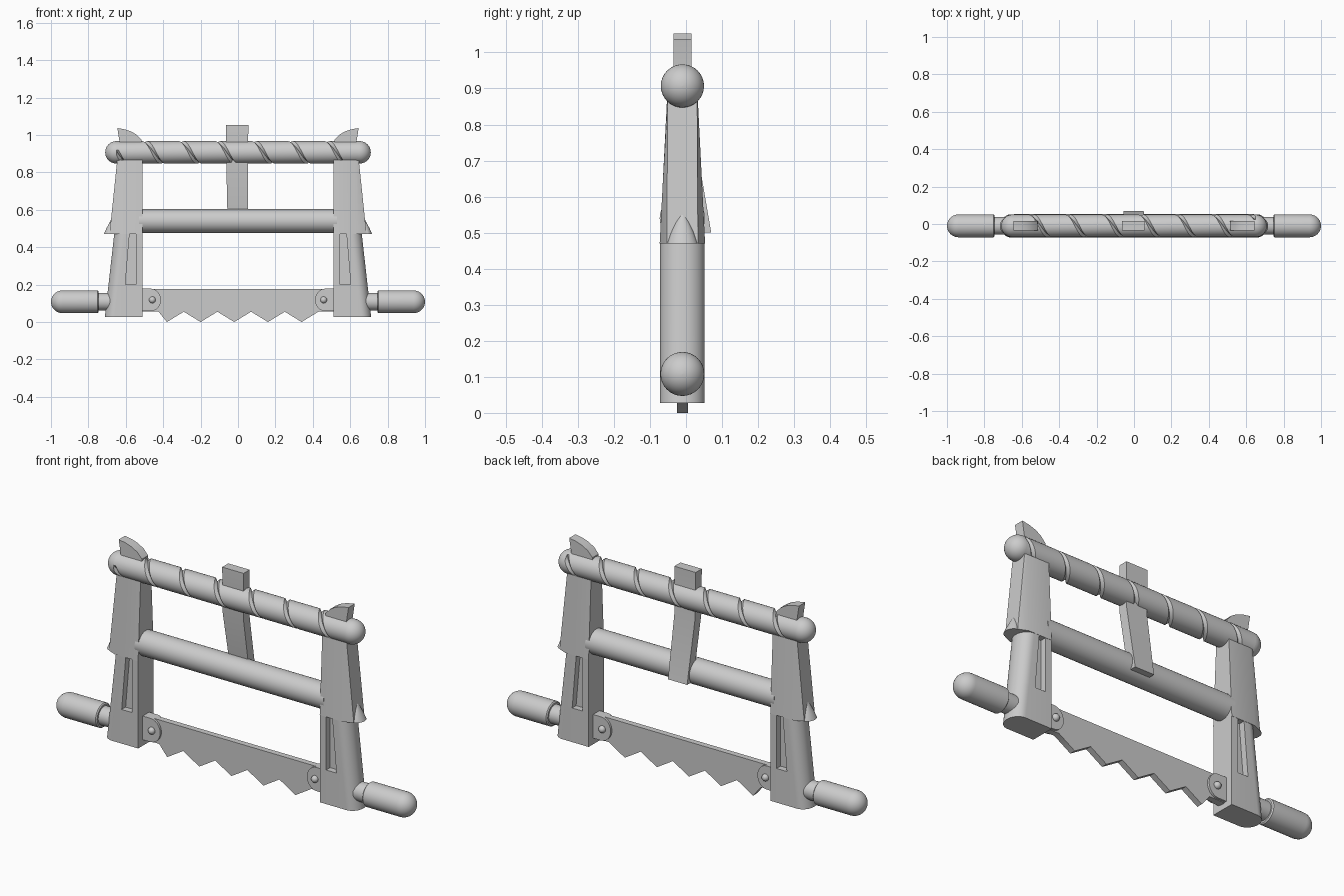
import bpy, bmesh
from math import pi, sin, cos, radians

if "Cube" in bpy.data.objects:
    bpy.data.objects.remove(bpy.data.objects["Cube"])

YC = -0.01  # depth centre of the frame


def finish(name, bm, mirror=False):
    bmesh.ops.remove_doubles(bm, verts=bm.verts[:], dist=1e-5)
    bmesh.ops.dissolve_degenerate(bm, edges=bm.edges[:], dist=1e-5)
    bmesh.ops.recalc_face_normals(bm, faces=bm.faces[:])
    me = bpy.data.meshes.new(name)
    bm.to_mesh(me)
    bm.free()
    ob = bpy.data.objects.new(name, me)
    bpy.context.collection.objects.link(ob)
    bpy.ops.object.select_all(action='DESELECT')
    ob.select_set(True)
    bpy.context.view_layer.objects.active = ob
    bpy.ops.object.shade_smooth_by_angle(angle=radians(32))
    if mirror:
        m = ob.modifiers.new("Mirror", 'MIRROR')
        m.use_mirror_merge = False
    return ob


def loft(name, rings, mirror=False):
    """Skin closed rings of equal length and cap both ends."""
    bm = bmesh.new()
    vs = [[bm.verts.new(p) for p in r] for r in rings]
    n = len(rings[0])
    for a, b in zip(vs, vs[1:]):
        for i in range(n):
            bm.faces.new((a[i], a[(i + 1) % n], b[(i + 1) % n], b[i]))
    bm.faces.new(vs[0])
    bm.faces.new(vs[-1])
    return finish(name, bm, mirror)


def turned(name, profile, z, mirror=False, n=32):
    """Revolve (x, radius) points around a lengthwise axis."""
    rings = [[(x, YC + r * cos(2 * pi * i / n), z + r * sin(2 * pi * i / n))
              for i in range(n)] for x, r in profile]
    return loft(name, rings, mirror)


def plate(name, outline, half, mirror=False):
    """Extrude an (x, z) outline to both sides of the centre plane."""
    return loft(name, [[(x, YC + s * half, z) for x, z in outline] for s in (-1, 1)], mirror)


def dome(x, r, length, steps=10):
    return [(x + length * sin(a), max(r * cos(a), 1e-4))
            for a in [i * pi / 2 / steps for i in range(steps + 1)]]


def both_sides(pts, z):
    """Close a half section (x, y offset) by reflecting it across the centre plane."""
    return [(x, YC - y, z) for x, y in pts] + [(x, YC + y, z) for x, y in reversed(pts)]


# Twisted rope with a spiral groove
pitch, R, seg = 0.195, 0.06, 32
cols = []
for k in range(-5, 6):
    g = -0.1575 + pitch * k
    cols += [(g - 0.013, R), (g, R - 0.014), (g + 0.013, R), (g + 0.1, R)]
bm = bmesh.new()
grid = []
for s, r in cols:
    line = []
    for j in range(seg + 1):
        t = j / seg
        x = s + pitch * t
        rr = r if abs(x) < 0.65 else R
        x = max(-0.65, min(0.65, x))
        line.append(bm.verts.new((x, YC + rr * cos(2 * pi * t), 0.907 + rr * sin(2 * pi * t))))
        # t runs back, top, front, bottom
    grid.append(line)
for a, b in zip(grid, grid[1:]):
    for j in range(seg):
        if max(b[j].co.x, b[j + 1].co.x) > -0.6499 and min(a[j].co.x, a[j + 1].co.x) < 0.6499:
            bm.faces.new((a[j], a[j + 1], b[j + 1], b[j]))
finish("twisted_rope", bm)
turned("rope_end", [(0.649, R)] + dome(0.65, R, 0.06), 0.907, True)

# Crossbar
turned("crossbar", [(-0.53, 0.063), (0.53, 0.063)], 0.54)

# Handles with neck
turned("handle_neck", [(0.64, 0.047), (0.75, 0.047)], 0.108, True)
turned("handle_grip", [(0.745, 0.055), (0.75, 0.061)] + dome(0.938, 0.061, 0.062), 0.108, True)


# Lower arms: flat inside, rounded outside, with a slot on both faces
def arm_ring(z, notched):
    outer = 0.713 - 0.113 * (z - 0.025)
    cut = 0.03 if notched else 0.062
    lean = 0.065 * (0.47 - z) / 0.27 * 0.35 if notched else 0.0
    pts = [(0.51, 0.062), (0.545, 0.062), (0.545, cut), (0.58 + lean, cut), (0.58 + lean, 0.062)]
    if not notched:
        pts = [(0.51, 0.062)]
    mid = outer - 0.055
    pts += [(mid + 0.055 * sin(a), 0.062 * cos(a)) for a in [i * pi / 18 for i in range(9)]]
    return both_sides(pts, z)


loft("arm_foot", [arm_ring(0.027, False), arm_ring(0.2, False)], True)
loft("arm_slotted", [arm_ring(0.2, True), arm_ring(0.48, True)], True)

# Upper arm sleeves
loft("arm_sleeve", [both_sides([(0.51, 0.063), (0.64, 0.063), (0.687, 0.043)], 0.47),
                    both_sides([(0.51, 0.043), (0.63, 0.043), (0.646, 0.041)], 0.865)], True)

# Pointed flare at the sleeve's outer edge
flare = []
for z, h, w in [(0.47, 0.034, 0.042), (0.5, 0.024, 0.032), (0.53, 0.011, 0.018), (0.557, 0.001, 0.001)]:
    base = 0.683 - 0.104 * (z - 0.47)
    flare.append([(base + h * sin(a), YC + w * cos(a), z) for a in [i * pi / 12 for i in range(13)]])
loft("sleeve_flare", flare, True)

# Curved tabs above the rope
plate("top_tab", [(0.51, 0.86), (0.63, 0.86), (0.633, 0.96), (0.645, 1.037), (0.605, 1.03),
                  (0.57, 1.018), (0.54, 1.0), (0.515, 0.972)], 0.025, True)

# Bent tightening stick through the rope
stick = []
for z, y, x0, x1 in [(1.052, -0.01, -0.065, 0.055), (0.82, -0.01, -0.062, 0.054), (0.5, 0.045, -0.055, 0.052)]:
    stick.append([(x0, y - 0.024, z), (x1, y - 0.024, z), (x1, y + 0.025, z), (x0, y + 0.025, z)])
loft("tightening_stick", stick)

# Toothed blade
teeth = [(-0.53, 0.055), (-0.425, 0.055)]
for i in range(5):
    tip = -0.38 + 0.18 * i
    teeth += [(tip, 0.0), (tip + 0.09, 0.055)]
plate("saw_blade", teeth + [(0.53, 0.055), (0.53, 0.177), (-0.53, 0.177)], 0.015)

# Rounded blade brackets with rivets
arc = [pi / 2 + i * pi / 12 for i in range(13)]
plate("blade_bracket", [(0.53, 0.178)] + [(0.465 + 0.053 * cos(a), 0.118 + 0.06 * sin(a)) for a in arc]
      + [(0.53, 0.058)], 0.026, True)
bm = bmesh.new()
for s in (-1, 1):
    made = bmesh.ops.create_uvsphere(bm, u_segments=16, v_segments=10, radius=0.018)["verts"]
    bmesh.ops.translate(bm, verts=made, vec=(0.458, YC + s * 0.027, 0.118))
finish("blade_rivets", bm, True)
